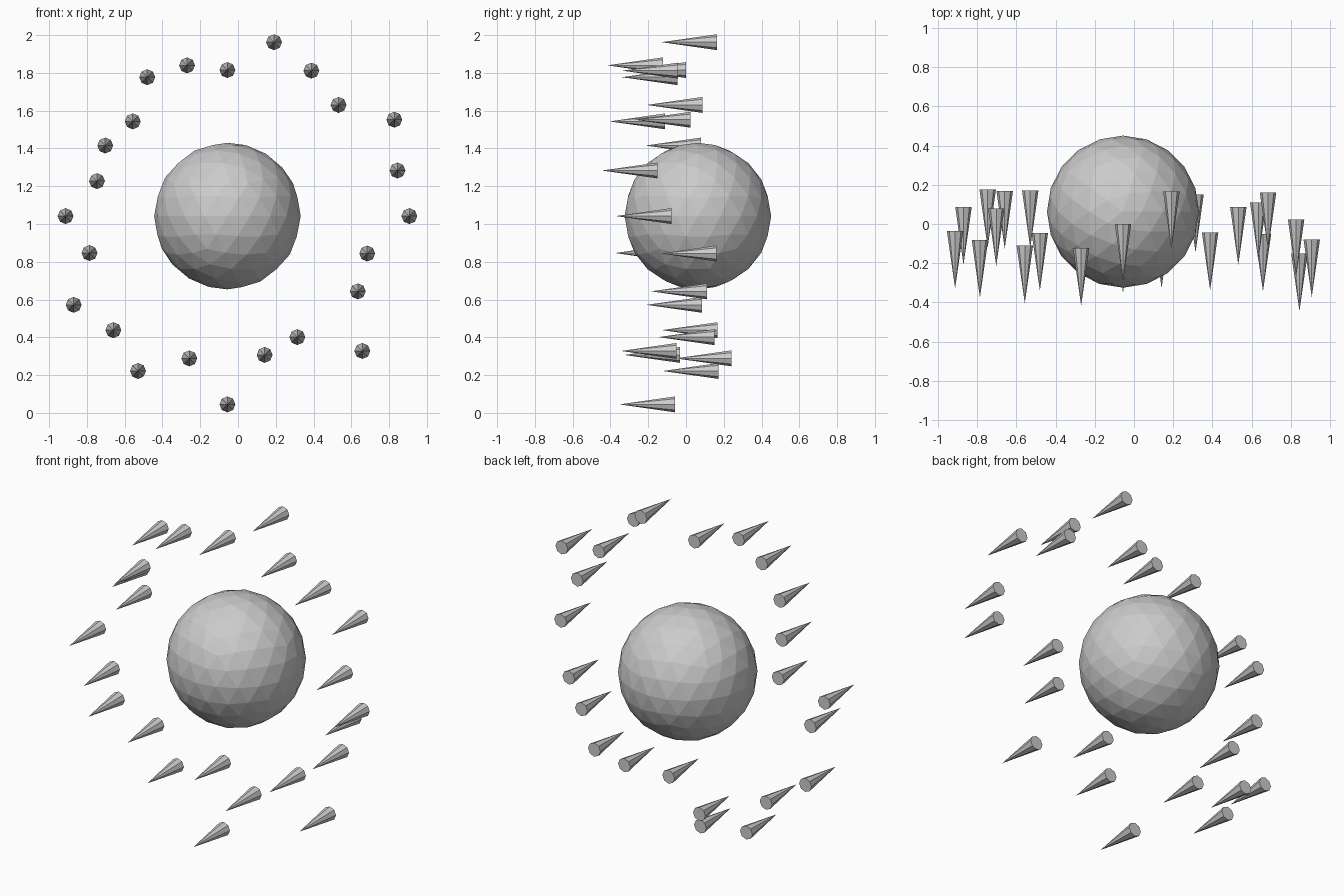
import bpy
from math import radians, cos, sin

CX, CZ = -0.056, 1.042      # centre of the ring and the ball
LENGTH, RADIUS = 0.295, 0.042

# central faceted ball
bpy.ops.mesh.primitive_ico_sphere_add(subdivisions=3, radius=0.388,
                                      location=(CX, 0.063, CZ))
bpy.context.object.name = "ball"

# spikes every 15 degrees: (distance from centre, y of the flat base)
spikes = [
    (0.963, -0.078), (0.932, -0.150), (1.020, 0.024), (0.832, 0.087),
    (0.889, -0.043), (0.953, 0.165), (0.773, 0.000), (0.826, -0.122),
    (0.849, -0.045), (0.709, -0.110), (0.747, 0.080), (0.715, 0.175),
    (0.857, -0.035), (0.756, -0.081), (0.940, 0.086), (0.854, 0.168),
    (0.947, 0.172), (0.780, 0.240), (0.997, -0.058), (0.761, -0.032),
    (0.740, 0.150), (1.010, -0.050), (0.797, 0.110), (0.766, 0.161),
]
for i, (dist, base_y) in enumerate(spikes):
    a = radians(15 * i)
    # eight-sided cone with its tip toward the front
    bpy.ops.mesh.primitive_cone_add(
        vertices=8, radius1=RADIUS, radius2=0, depth=LENGTH,
        location=(CX + dist * cos(a), base_y - LENGTH / 2, CZ + dist * sin(a)),
        rotation=(radians(90), 0, 0))
    bpy.context.object.name = f"spike_{i + 1:02d}"
